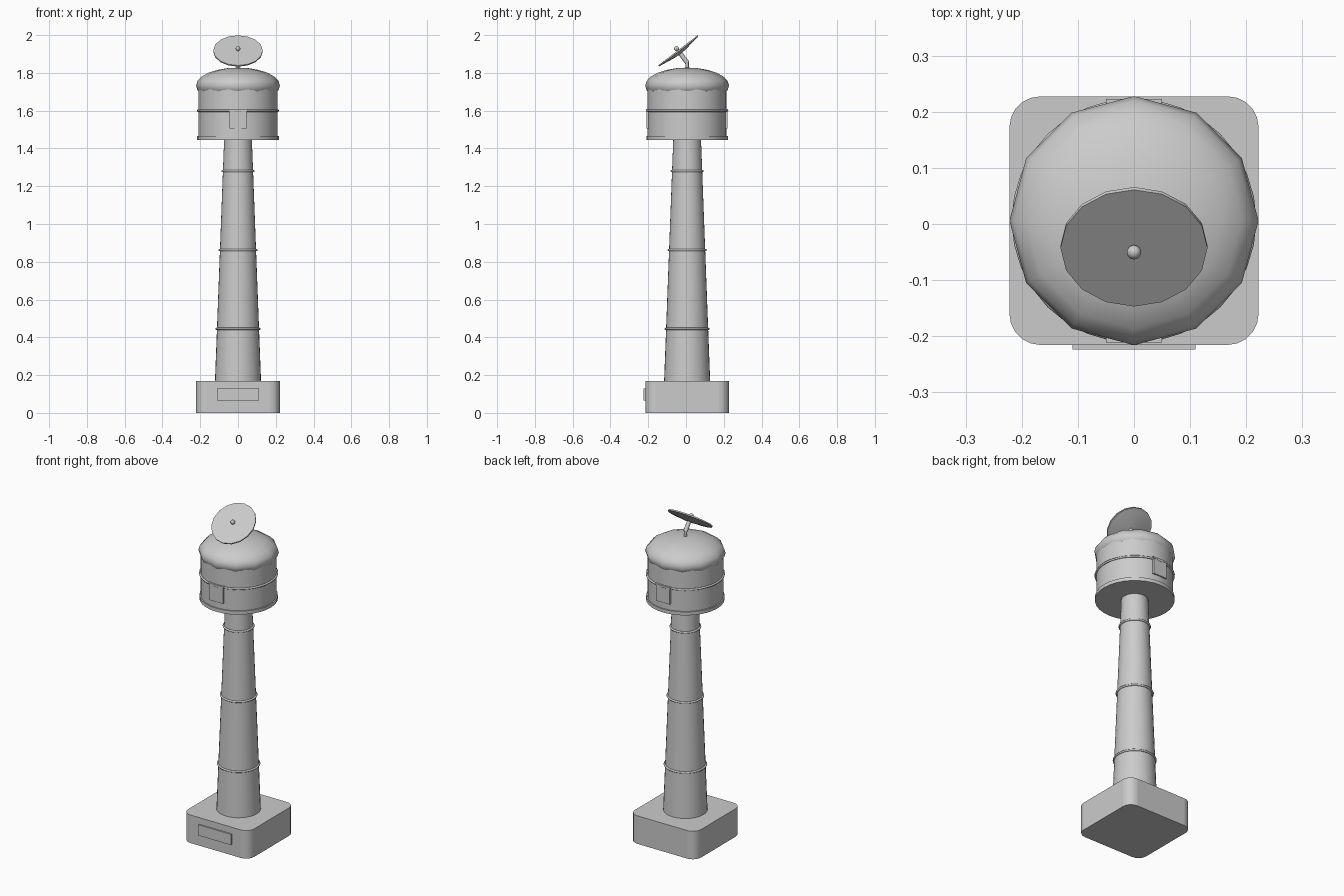
import bpy
from math import pi, radians
from mathutils import Vector

cube = bpy.data.objects.get("Cube")
if cube:
    bpy.data.objects.remove(cube, do_unlink=True)

YC = 0.006  # tower axis in y
grey = bpy.data.materials.new("light_grey")
grey.use_nodes = True
COLOR = (0.6, 0.6, 0.6, 1)
grey.diffuse_color = COLOR
grey.node_tree.nodes["Principled BSDF"].inputs["Base Color"].default_value = COLOR


def finish(name, angle=40):
    ob = bpy.context.object
    ob.name = name
    ob.data.materials.append(grey)
    bpy.ops.object.transform_apply(location=False, rotation=False, scale=True)
    if angle:
        bpy.ops.object.shade_smooth_by_angle(angle=radians(angle))
    return ob


def box(name, size, loc):
    bpy.ops.mesh.primitive_cube_add(size=1, location=loc)
    bpy.context.object.scale = size
    return finish(name, 0)


def cone(name, r1, r2, start, end, sides=32):
    a, b = Vector(start), Vector(end)
    bpy.ops.mesh.primitive_cone_add(vertices=sides, radius1=r1, radius2=r2, depth=(b - a).length,
                                    location=(a + b) / 2, rotation=(b - a).to_track_quat("Z", "Y").to_euler())
    return finish(name)


def band(name, radius, z, minor=0.006):
    bpy.ops.mesh.primitive_torus_add(major_radius=radius, minor_radius=minor, major_segments=32,
                                     minor_segments=8, location=(0, YC, z))
    return finish(name, 60)


# Base block with rounded upright corners
base = box("base", (0.444, 0.443, 0.17), (0, YC, 0.085))
bevel = base.modifiers.new("corners", "BEVEL")
bevel.width, bevel.segments, bevel.limit_method = 0.055, 5, "WEIGHT"
weights = base.data.attributes.new("bevel_weight_edge", "FLOAT", "EDGE")
for e in base.data.edges:
    p, q = (base.data.vertices[i].co for i in e.vertices)
    weights.data[e.index].value = float(abs(p.z - q.z) > 0.1)
bpy.ops.object.shade_smooth_by_angle(angle=radians(40))
box("base_plate", (0.22, 0.02, 0.065), (0, -0.214, 0.0975))

# Tapered shaft and its bands
cone("shaft", 0.122, 0.073, (0, YC, 0.165), (0, YC, 1.46))
for i, z in enumerate((0.445, 0.862, 1.28)):
    band(f"shaft_band_{i + 1}", 0.1285 - 0.038 * z + 0.002, z)

# Cabin, rims and dome
cone("cabin", 0.209, 0.209, (0, YC, 1.45), (0, YC, 1.735))
cone("cabin_floor_rim", 0.216, 0.216, (0, YC, 1.446), (0, YC, 1.467))
band("cabin_band", 0.212, 1.6)
bpy.ops.mesh.primitive_uv_sphere_add(segments=12, ring_count=12, radius=1, location=(0, YC, 1.733))
bpy.context.object.scale = (0.222, 0.222, 0.095)
finish("dome", 80)

# Hatches on the front and back of the cabin
for name, s in (("front", -1), ("back", 1)):
    box(f"{name}_hatch", (0.09, 0.03, 0.1), (0, YC + s * 0.2, 1.555))
    box(f"{name}_hatch_lid", (0.1, 0.034, 0.01), (0, YC + s * 0.2, 1.604))

# Dish on its bent mast
axis = Vector((0, -0.608, 0.794))
mid = Vector((0, -0.043, 1.919))
elbow = mid - axis * 0.08
cone("mast", 0.009, 0.009, (0, YC, 1.81), elbow + Vector((0, 0, 0.005)), 12)
cone("mast_arm", 0.012, 0.012, elbow, mid - axis * 0.01, 12)
cone("dish_rim", 0.131, 0.131, mid - axis * 0.008, mid, 16)
cone("dish_back", 0.03, 0.128, mid - axis * 0.022, mid - axis * 0.007, 16)
bpy.ops.mesh.primitive_uv_sphere_add(segments=10, ring_count=6, radius=0.013, location=mid + axis * 0.012)
finish("dish_feed", 80)
